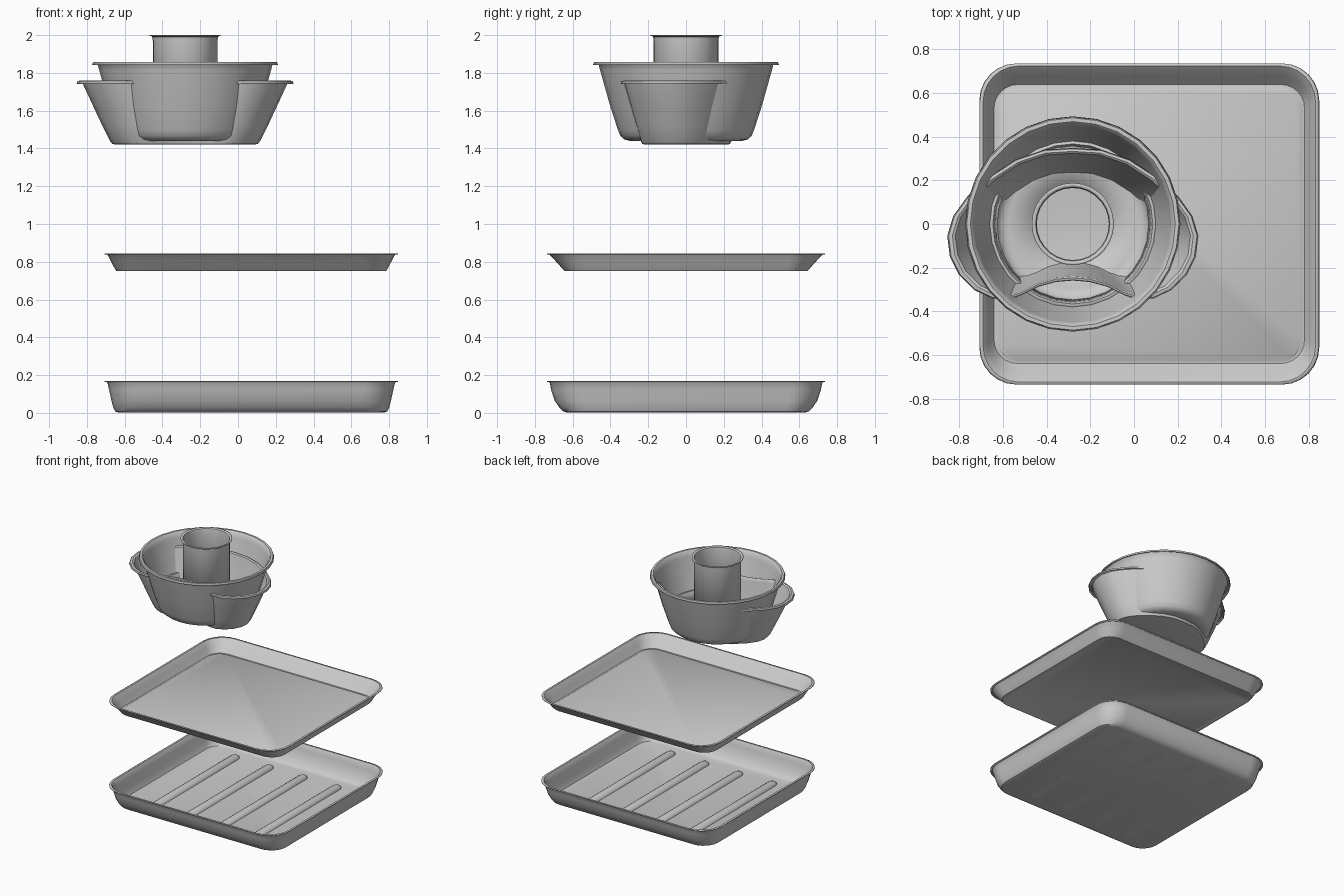
import bpy, bmesh
from math import cos, sin, pi, radians

if "Cube" in bpy.data.objects:
    bpy.data.objects.remove(bpy.data.objects["Cube"])


def finish(name, bm, thick=0.0):
    bmesh.ops.recalc_face_normals(bm, faces=bm.faces)
    me = bpy.data.meshes.new(name)
    bm.to_mesh(me)
    bm.free()
    ob = bpy.data.objects.new(name, me)
    bpy.context.collection.objects.link(ob)
    if thick:
        m = ob.modifiers.new("sheet", 'SOLIDIFY')
        m.thickness = thick
        m.offset = 0
    bpy.ops.object.select_all(action='DESELECT')
    ob.select_set(True)
    bpy.context.view_layer.objects.active = ob
    bpy.ops.object.shade_smooth_by_angle(angle=radians(35))
    return ob


def loft(name, rings, thick=0.006, cap=True):
    """Skin a stack of equal-length closed rings; cap closes the first one."""
    bm = bmesh.new()
    vs = [[bm.verts.new(p) for p in r] for r in rings]
    for a, b in zip(vs, vs[1:]):
        for i in range(len(a)):
            j = (i + 1) % len(a)
            bm.faces.new((a[i], a[j], b[j], b[i]))
    if cap:
        bm.faces.new(vs[0])
    return finish(name, bm, thick)


def rounded_rect(hx, hy, r, z, cx=0.07, n=6):
    pts = []
    for k, (sx, sy) in enumerate([(1, 1), (-1, 1), (-1, -1), (1, -1)]):
        for i in range(n + 1):
            a = pi / 2 * (k + i / n)
            pts.append((cx + sx * (hx - r) + r * cos(a), sy * (hy - r) + r * sin(a), z))
    return pts


CX = -0.28  # shared axis of the two stacked cake pans


def circle(r, z, n=28):
    return [(CX + r * cos(2 * pi * i / n), r * sin(2 * pi * i / n), z) for i in range(n)]


# Half outline of the kidney-shaped rim, mirrored across x
HALF = [(0, .345), (.13, .337), (.26, .293), (.38, .215), (.48, .125), (.545, .035), (.572, -.055),
        (.56, -.15), (.52, -.23), (.45, -.3), (.37, -.338), (.3, -.343), (.24, -.325),
        (.16, -.285), (.08, -.263), (0, -.256)]
KIDNEY = HALF + [(-x, y) for x, y in HALF[-2:0:-1]]


def kidney(s, z):
    return [(CX + x * s, y * s, z) for x, y in KIDNEY]


# Deep roasting pan
loft("roasting_pan", [rounded_rect(*p) for p in [
    (.700, .625, .11, .004), (.718, .648, .125, .010), (.728, .668, .14, .030),
    (.737, .692, .15, .065), (.750, .712, .16, .125), (.758, .718, .16, .158),
    (.764, .724, .165, .166), (.778, .735, .17, .166)]])

# Raised ribs on the roasting pan floor
for k in range(4):
    x0 = -0.395 + 0.3 * k
    rings = []
    for y, s in [(-.56, .3), (-.545, .8), (-.52, 1), (.52, 1), (.545, .8), (.56, .3)]:
        rings.append([(x0 + .038 * s * cos(pi * i / 8), y, .001 + .032 * s * sin(pi * i / 8))
                      for i in range(9)])
    rib = loft(f"pan_rib_{k + 1}", rings, 0)

# Shallow baking tray with a stepped floor
loft("baking_tray", [rounded_rect(*p) for p in [
    (.692, .618, .09, .758), (.700, .626, .10, .753), (.712, .640, .11, .753),
    (.720, .652, .12, .765), (.738, .683, .14, .800), (.754, .712, .16, .831),
    (.762, .724, .165, .842), (.776, .735, .17, .842)]])

# Kidney-shaped cake pan
loft("kidney_pan", [kidney(*p) for p in [
    (.64, 1.424), (.67, 1.426), (.69, 1.440), (.76, 1.52), (.85, 1.63), (.935, 1.735),
    (.945, 1.751), (.965, 1.757), (.99, 1.755), (1.0, 1.742)]])

# Round ring cake pan, outer shell open around the tube
loft("ring_pan", [circle(*p) for p in [
    (.165, 1.443), (.295, 1.443), (.325, 1.450), (.345, 1.468), (.358, 1.500),
    (.40, 1.63), (.452, 1.815), (.460, 1.846), (.470, 1.856), (.484, 1.856), (.490, 1.842)]],
     cap=False)

# Narrow ledge inside the ring pan
loft("ring_pan_ledge", [circle(*p) for p in [
    (.350, 1.480), (.362, 1.560), (.368, 1.574), (.384, 1.574)]], cap=False)

# Centre tube with a small lip
loft("centre_tube", [circle(*p) for p in [
    (.168, 1.443), (.168, 1.97), (.172, 1.993), (.178, 1.997), (.188, 1.997)]],
     thick=0.006, cap=False)
